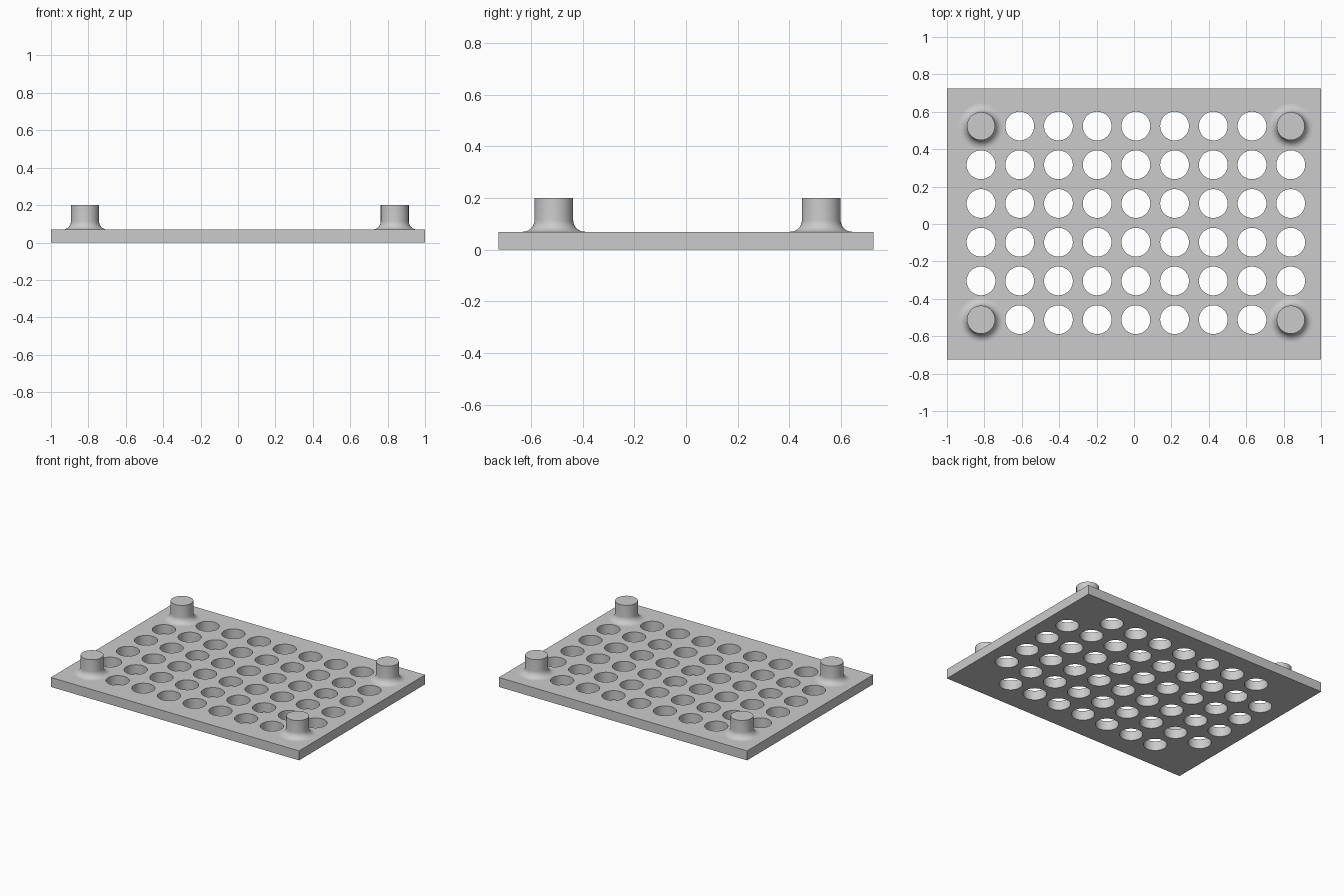
import bpy, bmesh, math
from mathutils import Matrix, Vector

cube = bpy.data.objects.get("Cube")
if cube:
    bpy.data.objects.remove(cube, do_unlink=True)

PITCH, COLS, ROWS = 0.207, 9, 6
CENTRE = Vector((0.01, 0.006, 0))
THICK, TOP = 0.069, 0.2
HOLE_R, PEG_R, FILLET = 0.077, 0.075, 0.045

grey = bpy.data.materials.new("light_grey")
grey.use_nodes = True
colour = (0.6, 0.6, 0.6, 1)
grey.diffuse_color = colour
grey.node_tree.nodes["Principled BSDF"].inputs["Base Color"].default_value = colour


def add_object(name, bm):
    bmesh.ops.recalc_face_normals(bm, faces=bm.faces)
    mesh = bpy.data.meshes.new(name)
    bm.to_mesh(mesh)
    bm.free()
    mesh.materials.append(grey)
    obj = bpy.data.objects.new(name, mesh)
    bpy.context.collection.objects.link(obj)
    return obj


def select_only(obj):
    bpy.ops.object.select_all(action="DESELECT")
    obj.select_set(True)
    bpy.context.view_layer.objects.active = obj


def smooth(obj):
    select_only(obj)
    bpy.ops.object.shade_smooth_by_angle(angle=math.radians(35))


def grid_point(col, row):
    return CENTRE + Vector(((col - (COLS - 1) / 2) * PITCH, (row - (ROWS - 1) / 2) * PITCH, 0))


def is_corner(col, row):
    return col in (0, COLS - 1) and row in (0, ROWS - 1)


cells = [(c, r) for c in range(COLS) for r in range(ROWS)]

# Flat plate
bm = bmesh.new()
bmesh.ops.create_cube(bm, size=1, matrix=Matrix.Translation((0, 0, THICK / 2))
                      @ Matrix.Diagonal((2, 1.45, THICK, 1)))
plate = add_object("plate", bm)

# Round holes everywhere except the corners
bm = bmesh.new()
for cell in cells:
    if not is_corner(*cell):
        bmesh.ops.create_cone(bm, cap_ends=True, segments=48, radius1=HOLE_R, radius2=HOLE_R,
                              depth=4 * THICK, matrix=Matrix.Translation(grid_point(*cell)))
cutter = add_object("hole_cutter", bm)
cutter.hide_render = True
cut = plate.modifiers.new("holes", "BOOLEAN")
cut.operation, cut.solver, cut.object = "DIFFERENCE", "EXACT", cutter
select_only(plate)
bpy.ops.object.modifier_apply(modifier=cut.name)
bpy.data.objects.remove(cutter, do_unlink=True)
smooth(plate)

# Corner pegs turned from a profile with a filleted foot
for col, row in filter(lambda cell: is_corner(*cell), cells):
    bm = bmesh.new()
    profile = [(0, TOP), (PEG_R, TOP)]
    for i in range(9):
        a = math.pi / 2 * i / 8
        profile.append((PEG_R + FILLET * (1 - math.cos(a)), THICK + FILLET * (1 - math.sin(a))))
    verts = [bm.verts.new((r, 0, z)) for r, z in profile]
    edges = [bm.edges.new(pair) for pair in zip(verts, verts[1:])]
    bmesh.ops.spin(bm, geom=verts + edges, cent=(0, 0, 0), axis=(0, 0, 1),
                   angle=math.tau, steps=48, use_merge=True)
    bmesh.ops.remove_doubles(bm, verts=bm.verts, dist=1e-5)
    name = ("back" if row else "front") + ("_left" if col else "_right") + "_peg"
    peg = add_object(name, bm)
    peg.location = grid_point(col, row)
    smooth(peg)
